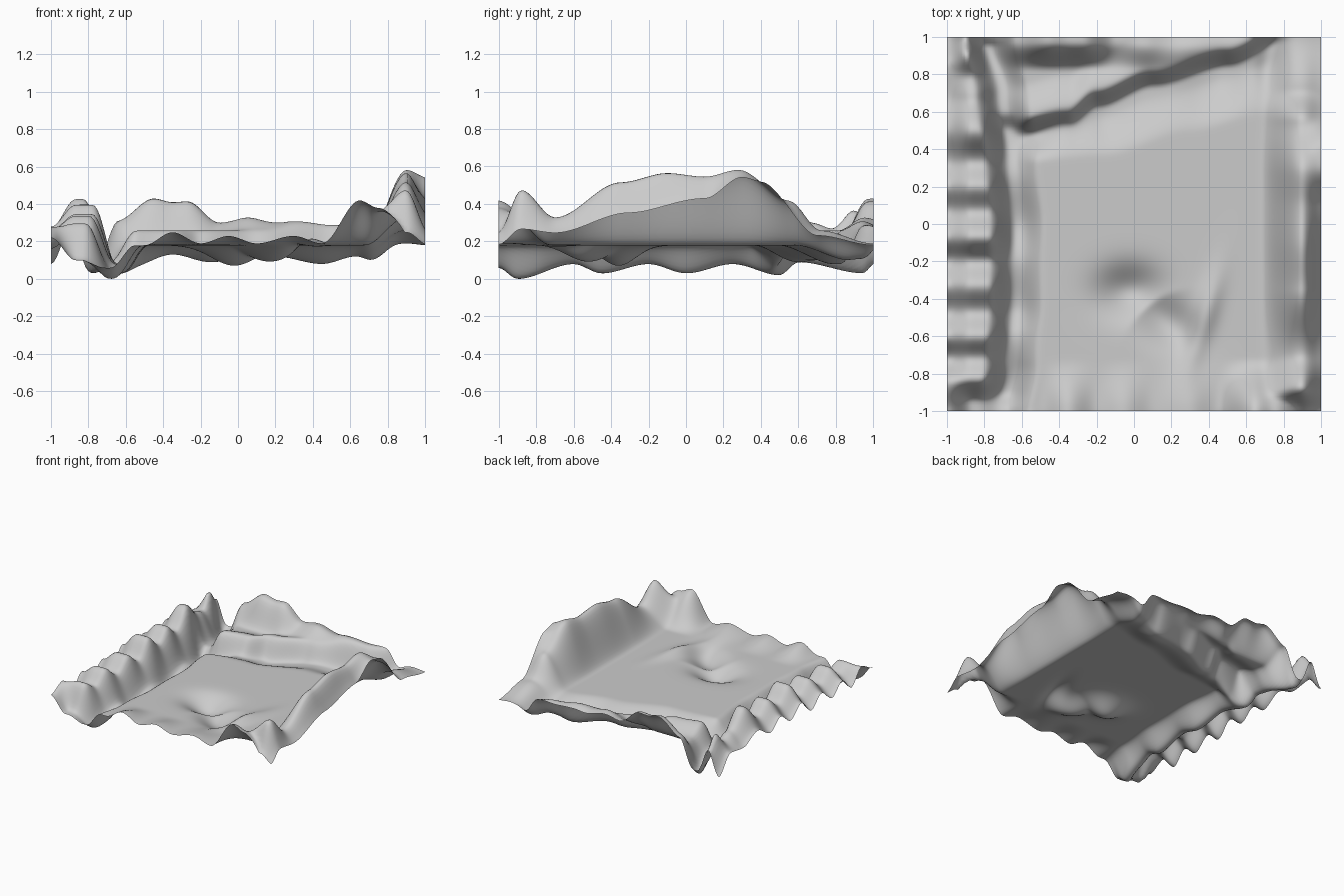
import bpy, bmesh
from math import exp, cos, sin

if "Cube" in bpy.data.objects:
    bpy.data.objects.remove(bpy.data.objects["Cube"])

PLAIN = 0.18   # level of the flat meadow
N = 130        # grid resolution


def ss(a, b, t):
    t = min(1, max(0, (t - a) / (b - a)))
    return t * t * (3 - 2 * t)


def lerp(a, b, t):
    return a + (b - a) * t


def curve(*pts):
    """Smoothly interpolated profile through (position, value) pairs."""
    def f(t):
        if t <= pts[0][0]:
            return pts[0][1]
        for (a, va), (b, vb) in zip(pts, pts[1:]):
            if t <= b:
                return lerp(va, vb, ss(a, b, t))
        return pts[-1][1]
    return f


def blob(x, y, cx, cy, rx, ry, ang=0):
    dx, dy = x - cx, y - cy
    u, v = dx * cos(ang) + dy * sin(ang), dy * cos(ang) - dx * sin(ang)
    return exp(-(u / rx) ** 2 - (v / ry) ** 2)


# Right hill: crest and outer edge heights along y
right_crest = curve((-1, .25), (-.88, .48), (-.7, .33), (-.35, .52), (-.1, .57),
                    (.1, .55), (.28, .585), (.55, .42), (.72, .26), (1, .19))
right_edge = curve((-1, .18), (-.88, .25), (-.7, .24), (-.3, .34), (.1, .42),
                   (.3, .54), (.4, .52), (.7, .23), (1, .18))
# Front and back rims along x
front_edge = curve((-1, .2), (-.5, .18), (-.35, .25), (-.2, .19), (-.05, .23),
                   (.1, .19), (.3, .23), (.45, .19), (.65, .42), (.75, .38), (1, .18))
back_edge = curve((-.8, .2), (-.65, .3), (-.45, .42), (-.35, .4), (-.27, .405),
                  (-.1, .29), (.03, .31), (.25, .26), (.5, .22), (1, .18))
# Left cliff crest along y
left_crest = curve((-1, .1), (-.95, .1), (-.83, .3), (-.72, .24), (-.6, .34), (-.47, .25),
                   (-.33, .35), (-.2, .26), (-.07, .4), (.07, .29), (.2, .38),
                   (.33, .29), (.5, .43), (.68, .3), (.78, .27), (.92, .42), (1, .34))
left_edge = curve((-1, .22), (-.85, .28), (-.72, .16), (-.6, .26), (-.47, .17), (-.33, .26),
                  (-.2, .17), (-.07, .28), (.07, .19), (.2, .27), (.33, .19), (.5, .27),
                  (.68, .2), (.85, .22), (1, .08))
# River: course and bed height along y
river_x = curve((-1, -.71), (-.75, -.67), (-.4, -.645), (0, -.64), (.35, -.67), (.7, -.72), (1, -.8))
river_bed = curve((-1, .06), (-.9, .0), (-.6, .08), (-.45, .03), (-.2, .08), (0, .03),
                  (.25, .08), (.5, .02), (.6, .09), (.95, .03), (1, .08))
# Side stream: near and far banks along x, and bed height
near_bank = curve((-.6, .37), (-.15, .4), (.3, .53), (.7, .62), (1, .83))
far_bank = curve((-.65, .51), (-.35, .57), (-.2, .67), (.1, .78), (.5, .89), (.8, 1.02), (1, 1.1))
stream_bed = curve((-.6, .05), (-.35, .13), (-.15, .09), (.0, .1), (.2, .12), (.45, .08),
                   (.63, .12), (.75, .08), (.92, .18))


def height(x, y):
    z = PLAIN
    # pond basin with a low bank
    pond = max(blob(x, y, -.02, -.36, .17, .13), .8 * blob(x, y, .17, -.52, .2, .12, -.7))
    z -= .11 * pond
    z += .045 * blob(x, y, .37, -.52, .06, .25, -.3)
    # stream and the terrace behind it
    nb, fb = near_bank(x), far_bank(x)
    z = lerp(z, stream_bed(x), ss(nb - .04, lerp(nb, fb, .7), y))
    terrace = lerp(.26, .2, ss(fb + .06, fb + .24, y))
    z = lerp(z, terrace, ss(fb - .05, fb + .05, y))
    # rims and right hill
    z += (back_edge(x) - .19) * ss(.82, .97, y)
    z += (front_edge(x) - PLAIN) * ss(-.72, -1, y) * (1 - ss(.85, 1, x))
    crest = right_crest(y)
    hill = crest - PLAIN
    if x > .9:
        hill = lerp(crest, right_edge(y), ss(.9, 1.02, x)) - PLAIN
    z = max(z, PLAIN + hill) if x > .9 and hill > .03 else z + max(0, PLAIN + hill - z) * ss(.68, .9, x)
    # left cliffs
    rx = river_x(y)
    if x < rx:
        top = left_crest(y)
        z = lerp(left_edge(y), top, ss(-1, -.87, x))
    # river cut
    d = x - rx
    cut = 1 - (ss(.03, .16, d) if d > 0 else ss(.0, .13, -d))
    return lerp(z, river_bed(y), cut)


# Terrain sheet
bm = bmesh.new()
bmesh.ops.create_grid(bm, x_segments=N, y_segments=N, size=1)
for v in bm.verts:
    v.co.z = height(v.co.x, v.co.y)
for _ in range(2):
    bmesh.ops.smooth_vert(bm, verts=[v for v in bm.verts if not v.is_boundary], factor=.5,
                          use_axis_x=False, use_axis_y=False, use_axis_z=True)
low = min(v.co.z for v in bm.verts)
for v in bm.verts:
    v.co.z -= low
for f in bm.faces:
    f.smooth = True
mesh = bpy.data.meshes.new("terrain")
bm.to_mesh(mesh)
bm.free()
terrain = bpy.data.objects.new("terrain", mesh)
bpy.context.collection.objects.link(terrain)
